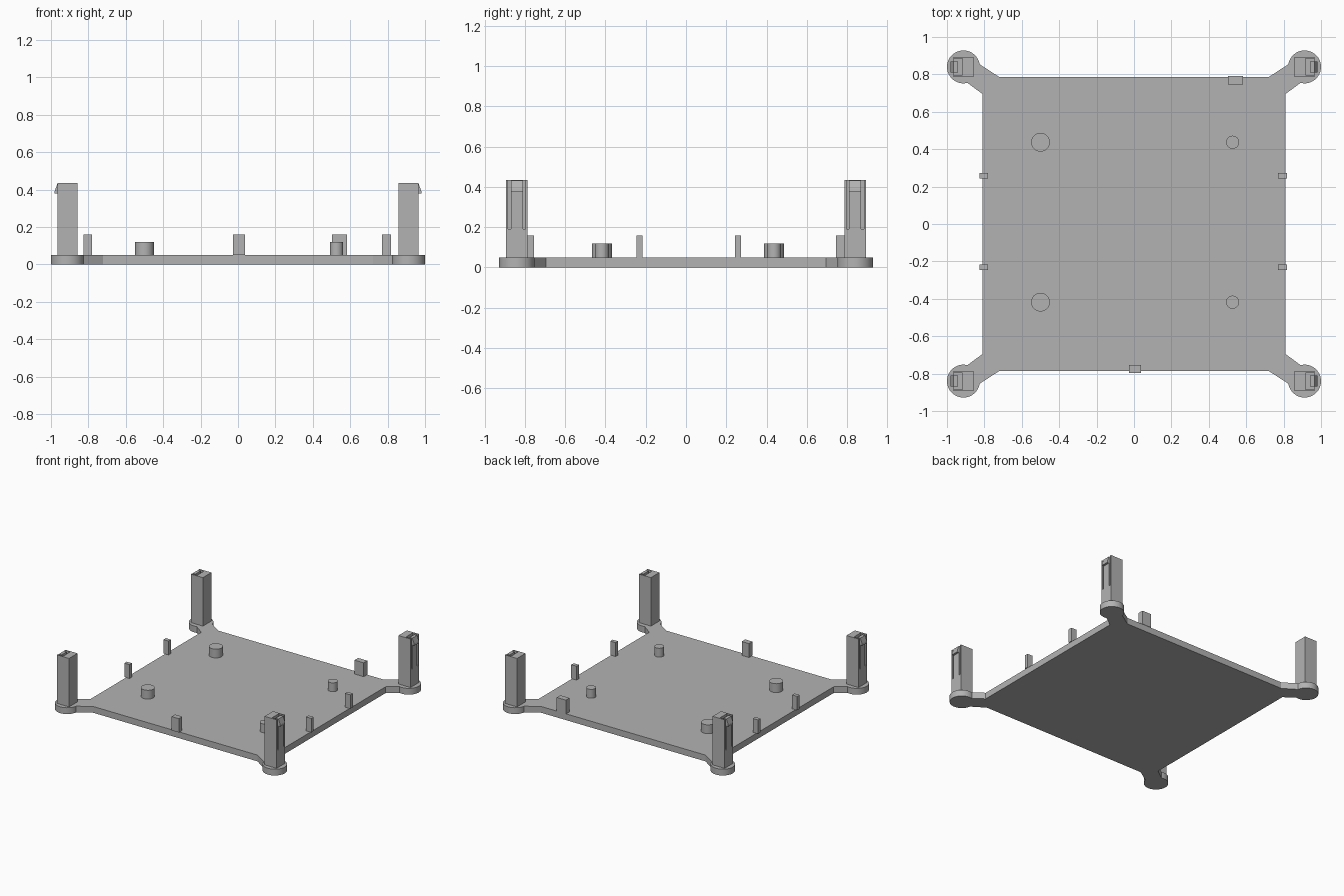
import bpy, bmesh, math
from mathutils import Vector

if "Cube" in bpy.data.objects:
    bpy.data.objects.remove(bpy.data.objects["Cube"])

grey = bpy.data.materials.new("grey_plastic")
grey.diffuse_color = (0.45, 0.45, 0.45, 1)
grey.use_nodes = True
grey.node_tree.nodes["Principled BSDF"].inputs["Base Color"].default_value = grey.diffuse_color

FLOOR = 0.05            # plate thickness
CX, CY, R = 0.912, 0.84, 0.088   # corner foot centre and radius
HALF = 0.053            # post half width


def prism(name, points, offset):
    """Solid made by pushing a flat outline along an offset vector."""
    bm = bmesh.new()
    face = bm.faces.new([bm.verts.new(p) for p in points])
    ext = bmesh.ops.extrude_face_region(bm, geom=[face])
    verts = [g for g in ext["geom"] if isinstance(g, bmesh.types.BMVert)]
    bmesh.ops.translate(bm, verts=verts, vec=Vector(offset))
    bmesh.ops.recalc_face_normals(bm, faces=bm.faces)
    mesh = bpy.data.meshes.new(name)
    bm.to_mesh(mesh)
    bm.free()
    mesh.materials.append(grey)
    obj = bpy.data.objects.new(name, mesh)
    bpy.context.collection.objects.link(obj)
    return obj


def box(name, x0, x1, y0, y1, z0, z1):
    return prism(name, [(x0, y0, z0), (x1, y0, z0), (x1, y1, z0), (x0, y1, z0)],
                 (0, 0, z1 - z0))


def smooth(obj):
    bpy.ops.object.select_all(action='DESELECT')
    obj.select_set(True)
    bpy.context.view_layer.objects.active = obj
    bpy.ops.object.shade_smooth_by_angle(angle=math.radians(30))


def mirror_xy(obj):
    mod = obj.modifiers.new("four_corners", 'MIRROR')
    mod.use_axis = (True, True, False)


# Base plate: one outline with diagonal arms and round feet at the corners
a0, a1, n = math.radians(171), math.radians(-104), 28
corner = [(0.722, 0.787)]
for i in range(n + 1):
    a = a0 + (a1 - a0) * i / n
    corner.append((CX + R * math.cos(a), CY + R * math.sin(a)))
corner.append((0.81, 0.695))
outline = []
for sx, sy in ((1, 1), (1, -1), (-1, -1), (-1, 1)):
    quarter = corner if sx * sy > 0 else corner[::-1]
    outline += [(sx * x, sy * y, 0) for x, y in quarter]
smooth(prism("base_plate", outline, (0, 0, FLOOR)))

# Corner posts with a slot on the outer side
post = box("corner_posts", CX - HALF, CX + HALF, CY - HALF, CY + HALF, FLOOR, 0.435)
cutter = box("slot_cutter", 0.917, 1.1, CY - 0.044, CY + 0.044, 0.19, 0.6)
cutter.hide_render = True
cutter.hide_set(True)
cut = post.modifiers.new("slot", 'BOOLEAN')
cut.operation = 'DIFFERENCE'
cut.solver = 'EXACT'
cut.object = cutter
mirror_xy(post)

# Snap tongue standing in each slot, with a wedge hook at its top
out = CX + HALF
tongue = prism("snap_tongues",
               [(x, CY - 0.03, z) for x, z in
                ((0.94, 0.19), (out, 0.19), (out, 0.378), (0.982, 0.378),
                 (0.98, 0.392), (out, 0.433), (0.94, 0.433))], (0, 0.06, 0))
mirror_xy(tongue)

# Round support pegs
for x, r in ((-0.5, 0.05), (0.527, 0.035)):
    for y in (0.437, -0.418):
        ring = [(x + r * math.cos(math.tau * i / 32),
                 y + r * math.sin(math.tau * i / 32), FLOOR) for i in range(32)]
        smooth(prism("support_peg", ring, (0, 0, 0.07)))

# Upright locating tabs along the edges
for y in (0.258, -0.232):
    box("left_tab", -0.825, -0.78, y - 0.015, y + 0.015, FLOOR, 0.16)
    box("right_tab", 0.77, 0.817, y - 0.015, y + 0.015, FLOOR, 0.16)
box("back_tab", 0.502, 0.583, 0.745, 0.79, FLOOR, 0.16)
box("front_tab", -0.026, 0.038, -0.797, -0.754, FLOOR, 0.16)
